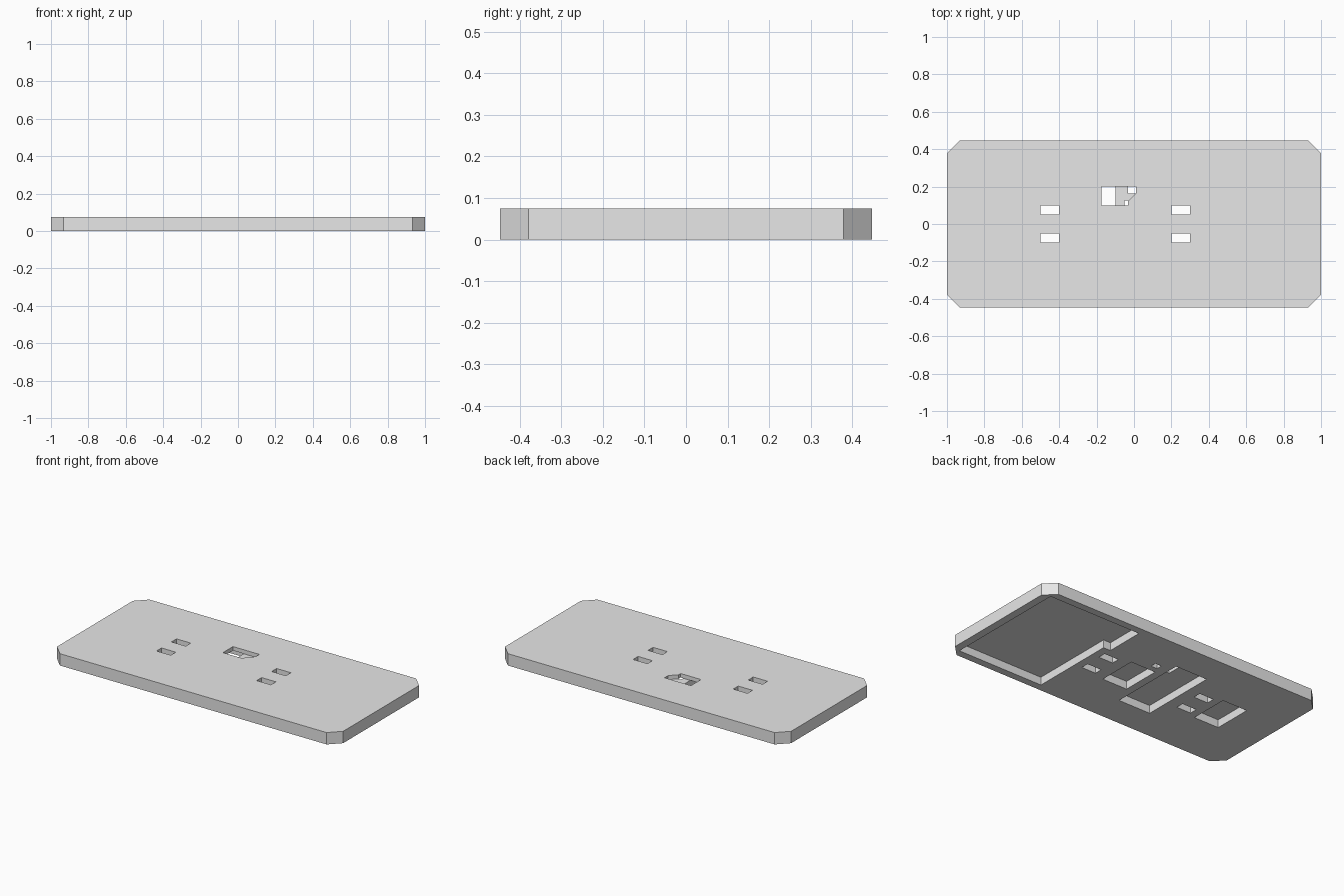
import bpy
import bmesh

if "Cube" in bpy.data.objects:
    bpy.data.objects.remove(bpy.data.objects["Cube"])

THICK = 0.075   # overall plate thickness
ROOF = 0.05     # height of the pocket ceilings

grey = bpy.data.materials.new("light_grey")
grey.diffuse_color = (0.8, 0.8, 0.8, 1.0)
grey.use_nodes = True
grey.node_tree.nodes["Principled BSDF"].inputs["Base Color"].default_value = grey.diffuse_color


def prism(name, outline, z0, z1):
    """Extrude a counter-clockwise outline from z0 to z1."""
    bm = bmesh.new()
    base = bm.faces.new([bm.verts.new((x, y, z0)) for x, y in outline])
    ext = bmesh.ops.extrude_face_region(bm, geom=[base])
    for v in ext["geom"]:
        if isinstance(v, bmesh.types.BMVert):
            v.co.z = z1
    bmesh.ops.recalc_face_normals(bm, faces=bm.faces)
    mesh = bpy.data.meshes.new(name)
    bm.to_mesh(mesh)
    bm.free()
    mesh.materials.append(grey)
    obj = bpy.data.objects.new(name, mesh)
    bpy.context.collection.objects.link(obj)
    return obj


def rect(x0, x1, y0, y1):
    return [(x0, y0), (x1, y0), (x1, y1), (x0, y1)]


# Plate with clipped corners
W, D, C = 1.0, 0.447, 0.068
plate = prism("cover_plate", [
    (-W + C, -D), (W - C, -D), (W, -D + C), (W, D - C),
    (W - C, D), (-W + C, D), (-W, D - C), (-W, -D + C)], 0, THICK)

cutters = []

# Pockets open at the underside
pockets = [
    [(0.35, -0.4), (0.95, -0.4), (0.95, 0.4), (0.3, 0.4), (0.3, 0.15), (0.35, 0.15)],
    rect(-0.05, 0.125, -0.125, 0.125),
    rect(-0.325, -0.1, -0.25, 0.25),
    rect(-0.725, -0.55, -0.125, 0.125),
]
for p in pockets:
    cutters.append(prism("pocket_cutter", p, -0.05, ROOF))

# Four slots through the plate
for x in (-0.5, 0.2):
    for y in (-0.1, 0.05):
        cutters.append(prism("slot_cutter", rect(x, x + 0.1, y, y + 0.05), -0.06, 0.2))

# Shallow recess in the top, opening into two pockets
cutters.append(prism("recess_cutter", [
    (-0.175, 0.1), (-0.033, 0.1), (-0.033, 0.122), (0.01, 0.163),
    (0.01, 0.2), (-0.175, 0.2)], ROOF - 0.0005, 0.2))

# Small hole through the recess floor
cutters.append(prism("hole_cutter", rect(-0.033, 0.01, 0.163, 0.2), -0.06, ROOF + 0.01))

# Cut the plate and discard the cutters
bpy.context.view_layer.objects.active = plate
for c in cutters:
    mod = plate.modifiers.new("cut", "BOOLEAN")
    mod.operation = "DIFFERENCE"
    mod.solver = "EXACT"
    mod.object = c
    bpy.ops.object.modifier_apply(modifier=mod.name)
    bpy.data.objects.remove(c)
